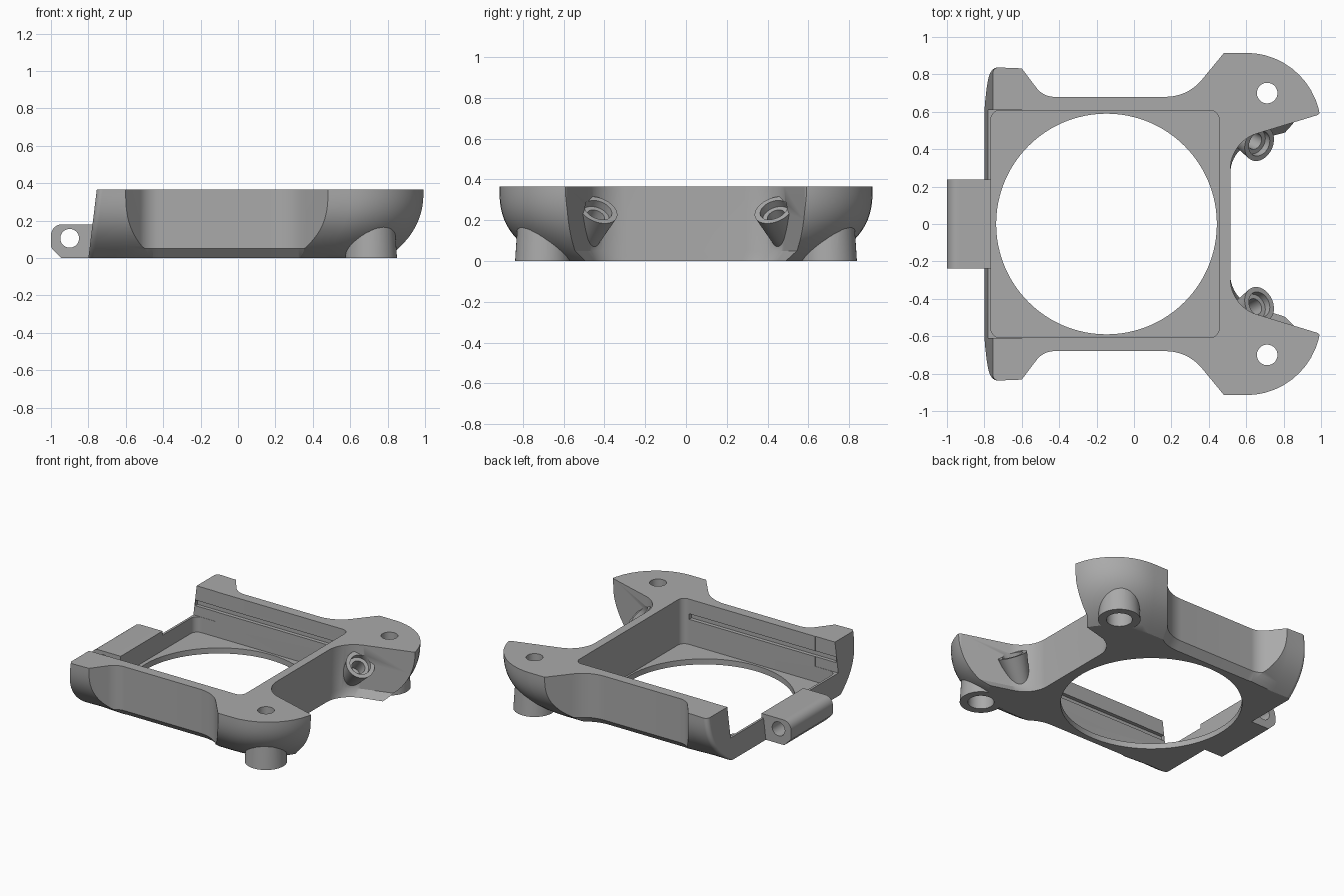
import bpy
import bmesh
import math
from mathutils import Vector

if "Cube" in bpy.data.objects:
    bpy.data.objects.remove(bpy.data.objects["Cube"], do_unlink=True)

HEIGHT = 0.365

grey = bpy.data.materials.new("plain_grey")
grey.use_nodes = True
grey.diffuse_color = (0.4, 0.4, 0.4, 1)
grey.node_tree.nodes["Principled BSDF"].inputs["Base Color"].default_value = (0.4, 0.4, 0.4, 1)


def rounded(corners, steps=12):
    """Closed polygon of (x, y, radius) corners with filleted corners."""
    out = []
    n = len(corners)
    for i, (x, y, r) in enumerate(corners):
        p = Vector((x, y))
        if r == 0:
            out.append(p)
            continue
        a = (Vector(corners[i - 1][:2]) - p).normalized()
        b = (Vector(corners[(i + 1) % n][:2]) - p).normalized()
        half = a.angle(b) / 2
        centre = p + (a + b).normalized() * (r / math.sin(half))
        start = p + a * (r / math.tan(half)) - centre
        end = p + b * (r / math.tan(half)) - centre
        sweep = start.angle(end)
        for k in range(steps + 1):
            t = k / steps
            out.append(centre + (start * math.sin((1 - t) * sweep)
                                 + end * math.sin(t * sweep)) / math.sin(sweep))
    return out


def mirrored(half):
    return rounded(half + [(x, -y, r) for x, y, r in reversed(half)])


def loft(name, rings):
    """Closed solid through equal-length rings of 3D points."""
    bm = bmesh.new()
    loops = [[bm.verts.new(p) for p in ring] for ring in rings]
    n = len(loops[0])
    for low, high in zip(loops, loops[1:]):
        for i in range(n):
            j = (i + 1) % n
            bm.faces.new((low[i], low[j], high[j], high[i]))
    bm.faces.new(loops[0])
    bm.faces.new(loops[-1])
    bmesh.ops.recalc_face_normals(bm, faces=bm.faces)
    mesh = bpy.data.meshes.new(name)
    bm.to_mesh(mesh)
    bm.free()
    mesh.materials.append(grey)
    obj = bpy.data.objects.new(name, mesh)
    bpy.context.collection.objects.link(obj)
    return obj


def prism(name, outline, z0, z1):
    return loft(name, [[(p.x, p.y, z) for p in outline] for z in (z0, z1)])


def box(name, x0, x1, y0, y1, z0, z1, r=0):
    corners = [(x0, y0, r), (x1, y0, r), (x1, y1, r), (x0, y1, r)]
    return prism(name, rounded(corners), z0, z1)


def rod(name, start, end, r0, r1, sides=48):
    """Cylinder or cone between two points."""
    start, end = Vector(start), Vector(end)
    turn = (end - start).to_track_quat('Z', 'Y')
    circle = [Vector((math.cos(k * math.tau / sides), math.sin(k * math.tau / sides), 0))
              for k in range(sides)]
    return loft(name, [[start + turn @ (c * r0) for c in circle],
                       [end + turn @ (c * r1) for c in circle]])


def combine(target, tool, operation):
    mod = target.modifiers.new(tool.name, 'BOOLEAN')
    mod.operation = operation
    mod.solver = 'EXACT'
    mod.object = tool
    bpy.context.view_layer.objects.active = target
    bpy.ops.object.modifier_apply(modifier=mod.name)
    bpy.data.objects.remove(tool, do_unlink=True)


# Bowl-sided outer envelope with a slanted flat end
shell = mirrored([(-0.755, 0.838, 0.03), (-0.6, 0.832, 0), (0.48, 0.915, 0), (1.0, 0.915, 0.4)])
rings = []
LEVELS = 18
for i in range(LEVELS + 1):
    t = 1 - i / LEVELS
    left = -0.755 - 0.045 * t
    right = 1 - 0.17 * t ** 2.3
    wide = 1 - 0.25 * t ** 2.8
    rings.append([(left + (p.x + 0.755) / 1.755 * (right - left), p.y * wide, HEIGHT * (1 - t))
                  for p in shell])
body = loft("frame_body", rings)

# Plan outline with side recesses and two lobes, chamfered under the sides
plan = mirrored([(-0.9, 0.95, 0), (-0.69, 0.95, 0), (-0.485, 0.68, 0.12), (0.288, 0.68, 0.25),
                 (0.51, 0.95, 0), (1.0, 0.95, 0), (1.0, 0.588, 0.035), (0.515, 0.44, 0.2)])
plan_cut = loft("plan_cut", [[(p.x, p.y * s, z) for p in plan]
                             for z, s in ((-0.05, 0.86), (0.05, 1), (0.5, 1))])
combine(body, plan_cut, 'INTERSECT')

# Low end wall between the two posts
combine(body, box("end_gap", -0.95, -0.6, -0.61, 0.61, 0.15, 0.5), 'DIFFERENCE')

# Hinge tab
tab = rounded([(-1, 0.18, 0.06), (-0.75, 0.18, 0), (-0.75, 0, 0), (-0.945, 0, 0), (-1, 0.055, 0.03)])
combine(body, loft("hinge_tab", [[(p.x, y, p.y) for p in tab] for y in (-0.237, 0.237)]), 'UNION')
combine(body, rod("hinge_hole", (-0.9, -0.4, 0.105), (-0.9, 0.4, 0.105), 0.05, 0.05), 'DIFFERENCE')

for side in (1, -1):
    # Vertical mounting boss under each lobe
    x, y = 0.712, 0.7 * side
    combine(body, rod("lobe_boss", (x, y, 0), (x, y, 0.2), 0.138, 0.125), 'UNION')
    # Slanted screw boss on the inner side of each lobe
    mouth = Vector((0.67, 0.43 * side, 0.25))
    axis = Vector((0.6, -0.3 * side, 0.74)).normalized()
    combine(body, rod("screw_boss", mouth - axis * 0.27, mouth, 0.05, 0.098), 'UNION')
    # Holes and counterbores
    combine(body, rod("lobe_hole", (x, y, -0.1), (x, y, 0.5), 0.055, 0.055), 'DIFFERENCE')
    combine(body, rod("lobe_bore", (x, y, -0.1), (x, y, 0.2), 0.085, 0.085), 'DIFFERENCE')
    combine(body, rod("screw_bore", mouth - axis * 0.04, mouth + axis * 0.1, 0.07, 0.07), 'DIFFERENCE')
    combine(body, rod("screw_hole", mouth - axis * 0.15, mouth, 0.045, 0.045), 'DIFFERENCE')

# Square pocket, round opening and side grooves
combine(body, box("pocket", -0.765, 0.455, -0.608, 0.608, 0.04, 0.5, 0.05), 'DIFFERENCE')
combine(body, rod("opening", (-0.147, 0, -0.1), (-0.147, 0, 0.3), 0.59, 0.59, 96), 'DIFFERENCE')
combine(body, box("grooves", -0.765, 0.4, -0.635, 0.635, 0.22, 0.26), 'DIFFERENCE')

bpy.ops.object.select_all(action='DESELECT')
body.select_set(True)
bpy.context.view_layer.objects.active = body
bpy.ops.object.shade_smooth_by_angle(angle=math.radians(30))
